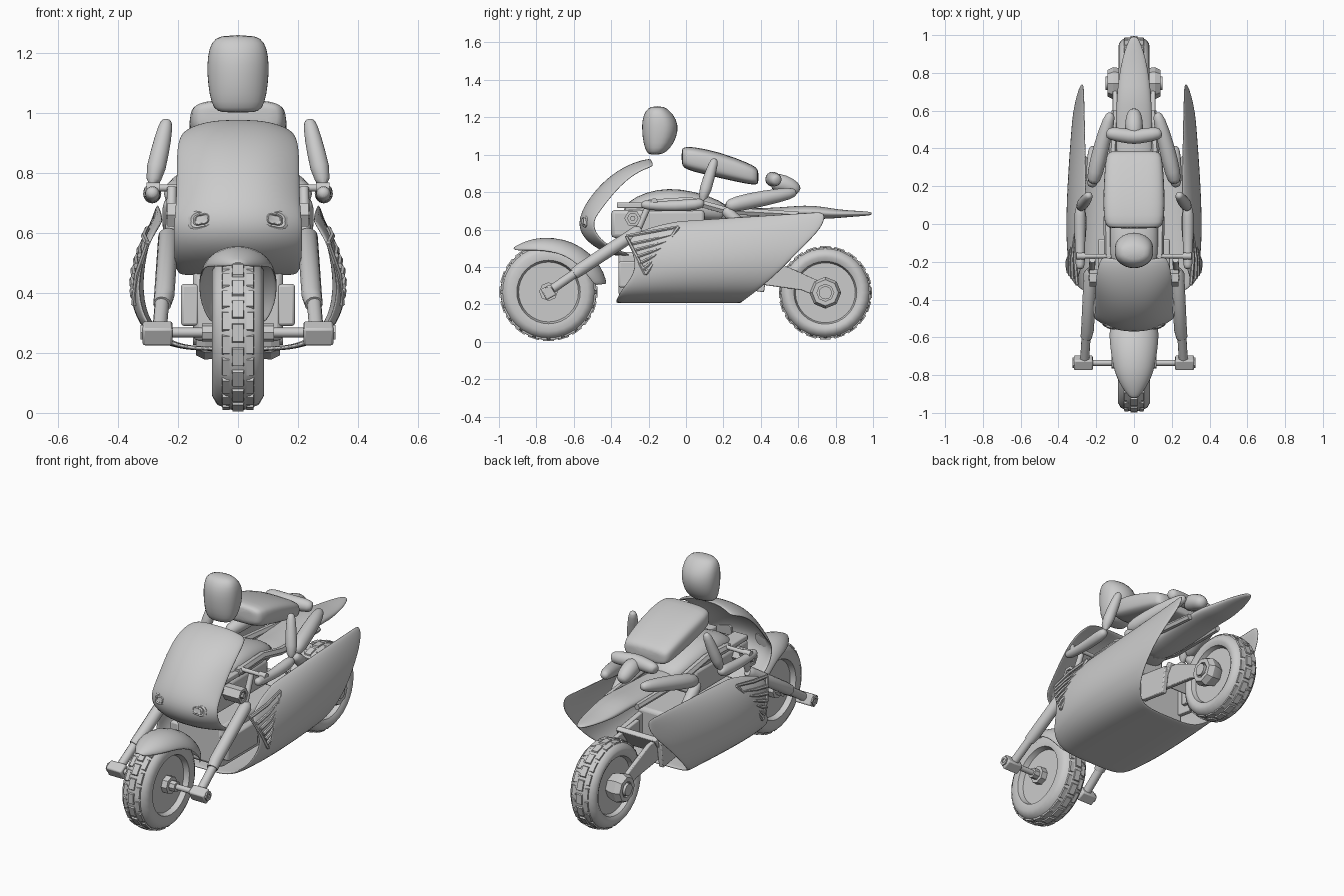
import bpy, bmesh
from math import sin, cos, pi, radians
from mathutils import Vector, Matrix

if "Cube" in bpy.data.objects:
    bpy.data.objects.remove(bpy.data.objects["Cube"])


def make(name, verts, faces, mirror=False, sub=0, thick=0, bevel=0, angle=40):
    me = bpy.data.meshes.new(name)
    me.from_pydata([tuple(v) for v in verts], [], faces)
    bm = bmesh.new()
    bm.from_mesh(me)
    bmesh.ops.recalc_face_normals(bm, faces=bm.faces)
    bm.to_mesh(me)
    bm.free()
    ob = bpy.data.objects.new(name, me)
    bpy.context.collection.objects.link(ob)
    bpy.ops.object.select_all(action='DESELECT')
    ob.select_set(True)
    bpy.context.view_layer.objects.active = ob
    if sub:
        bpy.ops.object.shade_smooth()
    else:
        bpy.ops.object.shade_smooth_by_angle(angle=radians(angle))
    if mirror:
        ob.modifiers.new("mirror", 'MIRROR')
    if bevel:
        m = ob.modifiers.new("bevel", 'BEVEL')
        m.width, m.segments = bevel, 2
    if thick:
        m = ob.modifiers.new("shell", 'SOLIDIFY')
        m.thickness, m.offset = thick, 0
    if sub:
        m = ob.modifiers.new("smooth", 'SUBSURF')
        m.levels = m.render_levels = sub
    return ob


def rings(name, loops, close=False, caps=True, wrap=True, **kw):
    """Skin a list of equally sized vertex loops."""
    n, k = len(loops[0]), len(loops)
    verts = [v for l in loops for v in l]
    faces = [(i * n + j, i * n + (j + 1) % n, (i + 1) % k * n + (j + 1) % n, (i + 1) % k * n + j)
             for i in range(k if close else k - 1) for j in range(n if wrap else n - 1)]
    if caps and wrap and not close:
        faces += [tuple(range(n)), tuple(range((k - 1) * n, k * n))]
    return make(name, verts, faces, **kw)


def tube(name, pts, n=12, **kw):
    """Round tube through (x, y, z, radius) points."""
    ps = [Vector(p[:3]) for p in pts]
    loops = []
    for i, p in enumerate(ps):
        t = (ps[min(i + 1, len(ps) - 1)] - ps[max(i - 1, 0)]).normalized()
        a = t.cross(Vector((0, 0, 1)) if abs(t.z) < .9 else Vector((0, 1, 0))).normalized()
        b = t.cross(a)
        loops.append([p + pts[i][3] * (a * cos(2 * pi * j / n) + b * sin(2 * pi * j / n)) for j in range(n)])
    return rings(name, loops, **kw)


def loft(name, secs, n=16, pw=1, **kw):
    """Oval sections (y, z, half width, half height) along y."""
    f = lambda c: abs(c) ** pw * (1 if c > 0 else -1)
    return rings(name, [[(w * f(cos(2 * pi * j / n)), y, z + h * f(sin(2 * pi * j / n))) for j in range(n)]
                        for y, z, w, h in secs], **kw)


def lathe(name, y, z, prof, n=32, **kw):
    """Spin (x, radius) profile about the axle direction."""
    return rings(name, [[(x, y + r * cos(2 * pi * j / n), z + r * sin(2 * pi * j / n)) for j in range(n)]
                        for x, r in prof], **kw)


def box(name, c, s, rot=0, **kw):
    m = Matrix.Translation(c) @ Matrix.Rotation(rot, 4, 'X')
    v = [m @ Vector((x * s[0] / 2, y * s[1] / 2, z * s[2] / 2)) for x in (-1, 1) for y in (-1, 1) for z in (-1, 1)]
    return make(name, v, [(0, 1, 3, 2), (4, 6, 7, 5), (0, 4, 5, 1), (2, 3, 7, 6), (0, 2, 6, 4), (1, 5, 7, 3)], **kw)


# wheels with tread blocks
def wheel(name, y, z, prof, r, rows):
    lathe(name + "_wheel", y, z, [(-x, q) for x, q in prof] + [(x, q) for x, q in reversed(prof)])
    verts, faces = [], []
    n = 20
    for x, dx, dr, off in rows:
        for i in range(n):
            rot = Matrix.Rotation(2 * pi * (i + off) / n, 4, 'X')
            b = len(verts)
            for sx in (-1, 1):
                for sy in (-1, 1):
                    for h in (-.02, 0):
                        p = rot @ Vector((x + sx * dx * (1 if h else .8), sy * r * (.14 if h else .11), r - dr + h))
                        verts.append(p + Vector((0, y, z)))
            faces += [tuple(b + q for q in f) for f in
                      ((0, 1, 3, 2), (4, 6, 7, 5), (0, 4, 5, 1), (2, 3, 7, 6), (0, 2, 6, 4), (1, 5, 7, 3))]
    make(name + "_tread", verts, faces)


tread = [(0, .022, 0, 0), (-.04, .014, .007, .5), (.04, .014, .007, .5)]
wheel("front", -.735, .266, [(.05, .02), (.05, .16), (.08, .17), (.086, .21), (.07, .238), (.04, .252), (.015, .257)], .262, tread)
wheel("rear", .745, .262, [(.045, .02), (.045, .16), (.07, .168), (.082, .19), (.08, .212), (.062, .232), (.035, .242), (.012, .244)], .249, tread)

# axles and hubs
lathe("front_axle", -.735, .268, [(-.31, .016), (.31, .016)], n=12)
lathe("front_hub", -.735, .268, [(.04, .05), (.085, .05), (.085, .03), (.12, .03)], n=8, mirror=True, angle=20)
lathe("rear_axle", .745, .262, [(-.15, .035), (.15, .035)], n=12)
lathe("rear_hub", .745, .262, [(.04, .065), (.075, .08), (.11, .085), (.14, .07), (.14, .045), (.125, .045)], n=8, mirror=True, angle=20)

# front fork
box("fork_foot", (.268, -.735, .265), (.10, .06, .065), rot=.5, mirror=True, bevel=.008)
lathe("fork_bolt", -.735, .268, [(.31, .028), (.325, .028), (.325, .014), (.32, .014)], n=6, mirror=True, angle=20)
tube("fork_lower", [(.262, -.735, .268, .024), (.245, -.45, .465, .024)], mirror=True)
tube("fork_upper", [(.253, -.6, .362, .03), (.246, -.56, .39, .034), (.232, -.26, .588, .034), (.23, -.24, .60, .02)], mirror=True)
tube("fork_stem", [(.225, -.27, .57, .018), (.22, -.19, .75, .016)], mirror=True)

# handlebar and pivot nuts
lathe("handlebar", -.17, .75, [(-.3, .012), (.3, .012)], n=10)
lathe("bar_end", -.17, .75, [(.26, .018), (.305, .018)], n=10, mirror=True)
lathe("pivot_nut", -.285, .66, [(.1, .045), (.235, .045), (.235, .028), (.225, .028), (.225, .015), (.24, .015)], n=6, mirror=True, angle=20)

# front fender
loops = []
for a, w in ((127, .02), (119, .06), (108, .09), (95, .11), (75, .122), (55, .13), (35, .128), (20, .115), (8, .09)):
    a = radians(a)
    row = []
    for i in range(-4, 5):
        u = i / 4 * 1.5
        r = .29 - .085 * w / .12 * (1 - cos(u))
        row.append((w * sin(u), -.735 + r * 1.08 * cos(a), .268 + r * sin(a)))
    loops.append(row)
rings("front_fender", loops, wrap=False, thick=.008, sub=1)

# nose fairing
prof = [(-.185, .974, .172), (-.27, .955, .195), (-.37, .905, .205), (-.46, .828, .205), (-.535, .73, .207),
        (-.572, .64, .214), (-.548, .56, .216), (-.46, .495, .212), (-.355, .46, .2)]
loops = [[(w * i / 5, y + .072 * abs(i / 5) ** 2.3 * min(1, .2 + k * .3), z - .035 * abs(i / 5) ** 3 * (k < 5))
          for i in range(-5, 6)] for k, (y, z, w) in enumerate(prof)]
rings("nose_fairing", loops, wrap=False, thick=.016, sub=2)

# headlights
for nm, sx, sz, d in (("headlight_rim", .042, .03, .006), ("headlight", .026, .018, 0)):
    lp = []
    for s, dy in ((1, .02), (1, 0), (.8, -.006), (.66, -.003)):
        lp.append([(.122 + s * sx * cos(t) * (1 + .2 * abs(sin(2 * t))), -.548 + dy + d + .25 * s * sx * cos(t) + .2 * s * sz * sin(t),
                    .645 + s * sz * sin(t) * (1 + .2 * abs(sin(2 * t))) - .2 * s * sx * cos(t))
                   for t in (2 * pi * j / 16 for j in range(16))])
    rings(nm, lp, mirror=True)

# hull: one U-shaped shell, columns are (x, z, front y, rear y)
cols = [(0, .213, -.375, .30), (.12, .213, -.375, .30), (.23, .222, -.375, .31), (.32, .275, -.35, .385), (.361, .37, -.27, .50),
        (.358, .47, -.28, .61), (.322, .575, -.34, .74), (.25, .645, -.05, .75)]


def hull_point(c, v):
    x, z, a, b = c
    k = 1 - .11 * v * v - .08 * (1 - v) ** 6 if z < .6 else 1 + .07 * v * v
    return x * k, a + (b - a) * v, z + v * max(0, z - .35) * .18


full = [(-x, *r) for x, *r in cols[:0:-1]] + cols
rings("hull", [[hull_point(c, i / 12) for c in full] for i in range(13)], wrap=False, thick=.014, sub=2)

# side vents with slats
tri = [(.302, -.32, .565), (.302, -.04, .615), (.346, -.215, .36)]
for a, b in ((0, 1), (1, 2), (2, 0)):
    tube("vent_frame", [(*tri[a], .01), (*[(p + q) / 2 + d for p, q, d in zip(tri[a], tri[b], (.012, 0, 0))], .01),
                        (*tri[b], .008)], n=6, mirror=True)
for i in range(5):
    t = (i + .7) / 5.6
    z = .56 - .19 * t
    y0, y1 = -.30 + .085 * t, -.06 - .14 * t
    xo = .317 + .034 * sin(t * 2.2)
    tube("vent_slat", [(xo, y0, z - .012, .01), (xo + .003, (y0 + y1) / 2, z + .01, .009), (xo - .008, y1, z + .035, .004)], n=6, mirror=True)

# engine, frame and swingarm
box("engine", (0, -.06, .36), (.30, .6, .24), bevel=.02)
box("engine_side", (.16, -.22, .36), (.06, .28, .14), bevel=.01, mirror=True)
box("upper_frame", (0, -.15, .63), (.26, .5, .15), bevel=.02)
box("frame_shelf", (.1, -.23, .73), (.09, .28, .03), bevel=.006, mirror=True)
tube("frame_rail", [(.135, -.2, .74, .022), (.14, .02, .755, .022), (.12, .22, .70, .022), (.1, .6, .68, .018)], n=6, mirror=True)
box("frame_side", (.13, .32, .36), (.03, .22, .16), rot=-.15, bevel=.005, mirror=True)
box("frame_cross", (0, .42, .39), (.26, .03, .13), rot=-.6, bevel=.005)
make("swingarm", [(x, y, z) for x in (.09, .115) for y, z in ((.3, .44), (.5, .42), (.8, .285), (.75, .22), (.62, .275), (.3, .32))],
     [(0, 1, 2, 3, 4, 5), (6, 7, 8, 9, 10, 11)] + [(i, (i + 1) % 6, 6 + (i + 1) % 6, 6 + i) for i in range(6)], mirror=True, bevel=.005)

# tank, seat and tail
loft("fuel_tank", [(-.34, .68, .07, .04), (-.27, .71, .12, .07), (-.15, .735, .135, .084), (-.03, .735, .135, .085),
                   (.12, .71, .12, .075), (.24, .685, .08, .04)], sub=1, pw=.8)
loft("seat_tail", [(.12, .68, .08, .05), (.3, .675, .1, .035), (.5, .688, .1, .03), (.64, .698, .095, .034),
                   (.73, .688, .088, .035), (.82, .684, .075, .022), (.92, .685, .052, .015), (.985, .685, .022, .01), (.992, .685, .012, .005)], sub=1)

# rider head
loops = []
for z, y0, y1, w in ((1.0, -.195, -.14, .055), (1.012, -.212, -.105, .082), (1.06, -.23, -.062, .096), (1.13, -.238, -.038, .104),
                     (1.19, -.236, -.048, .102), (1.235, -.218, -.085, .09), (1.26, -.188, -.12, .06)):
    loops.append([(w * sin(t) * (1 + .08 * abs(sin(2 * t))), (y0 + y1) / 2 + (y1 - y0) / 2 * cos(t), z)
                  for t in (2 * pi * j / 16 for j in range(16))])
rings("rider_head", loops, sub=1)

# rider torso and hips
loft("rider_torso", [(-.024, .99, .12, .035), (-.014, .985, .148, .056), (.03, .978, .163, .067), (.18, .945, .163, .07),
                     (.33, .9, .153, .058), (.378, .885, .142, .047), (.388, .88, .115, .03)], pw=.55, n=24, sub=1)
tube("rider_hips", [(-.145, .485, .862, .015), (-.135, .48, .866, .036), (-.06, .47, .868, .04), (0, .46, .87, .042),
                    (.06, .47, .868, .04), (.135, .48, .866, .036), (.145, .485, .862, .015)], sub=1)
tube("rider_pelvis", [(0, .45, .86, .05), (0, .53, .845, .05), (0, .585, .815, .042), (0, .605, .8, .02)], sub=1)

# rider limbs
tube("rider_upper_arm", [(.236, .155, .98, .012), (.24, .15, .962, .026), (.26, .12, .87, .032), (.285, .09, .765, .036), (.288, .075, .735, .025)], mirror=True, sub=1)
tube("rider_forearm", [(.285, .10, .745, .02), (.286, .06, .735, .034), (.286, -.06, .725, .03), (.285, -.17, .727, .026), (.285, -.22, .733, .026), (.285, -.24, .735, .015)], mirror=True, sub=1)
tube("rider_thigh", [(.12, .59, .80, .015), (.13, .565, .795, .034), (.17, .42, .768, .044), (.208, .26, .735, .045), (.22, .21, .72, .028)], mirror=True, sub=1)
tube("rider_shin", [(.222, .2, .71, .02), (.22, .225, .69, .036), (.22, .31, .61, .032), (.22, .39, .53, .026), (.22, .41, .51, .012)], mirror=True, sub=1)
